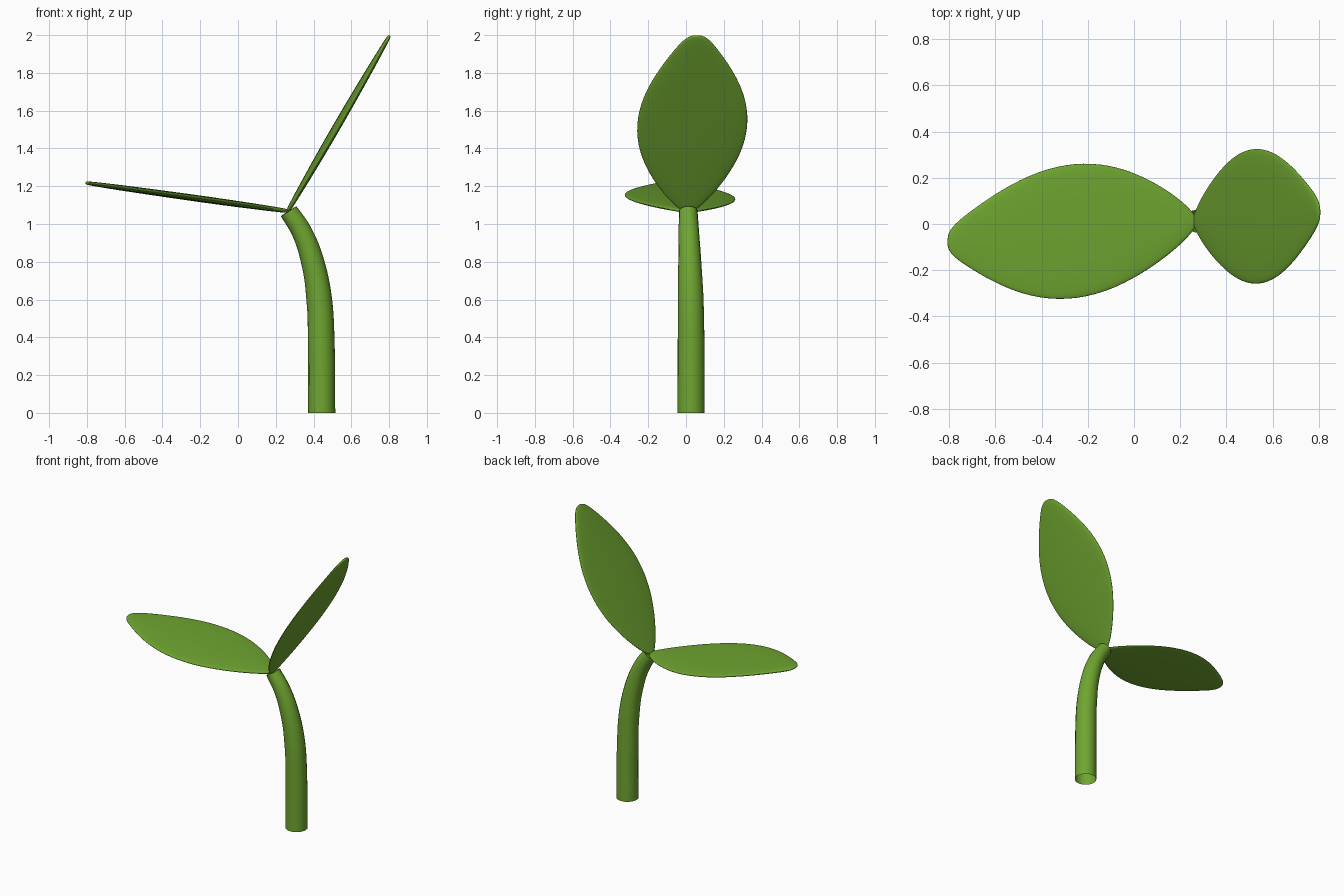
import bpy, bmesh
from math import cos, sin, tau, copysign
from mathutils import Vector

if "Cube" in bpy.data.objects:
    bpy.data.objects.remove(bpy.data.objects["Cube"])

green = bpy.data.materials.new("leaf_green")
green.diffuse_color = (0.16, 0.38, 0.03, 1)
green.use_nodes = True
green.node_tree.nodes["Principled BSDF"].inputs["Base Color"].default_value = green.diffuse_color

# Bent, tapering stem: x, y, z, radius (open tube)
path = [(0.443, 0.027, 0.0, 0.072), (0.441, 0.027, 0.35, 0.071),
        (0.430, 0.025, 0.6, 0.068), (0.395, 0.020, 0.8, 0.061),
        (0.337, 0.015, 0.96, 0.054), (0.268, 0.012, 1.068, 0.049)]
curve = bpy.data.curves.new("stem", 'CURVE')
curve.dimensions = '3D'
curve.bevel_depth = 1.0
curve.bevel_resolution = 6
curve.resolution_u = 8
spline = curve.splines.new('BEZIER')
spline.bezier_points.add(len(path) - 1)
for p, (x, y, z, r) in zip(spline.bezier_points, path):
    p.co = (x, y, z)
    p.radius = r
    p.handle_left_type = p.handle_right_type = 'AUTO'
stem = bpy.data.objects.new("stem", curve)
bpy.context.collection.objects.link(stem)
bpy.context.view_layer.objects.active = stem
stem.select_set(True)
bpy.ops.object.convert(target='MESH')
stem = bpy.context.object
stem.name = "stem"
stem.data.materials.clear()
stem.data.materials.append(green)
bpy.ops.object.shade_smooth_by_angle()

# Leaf outline: position along the leaf, half width, half thickness
OUTLINE = [(0.0, 0.022, 0.008), (0.015, 0.045, 0.011), (0.06, 0.098, 0.013),
           (0.15, 0.172, 0.015), (0.25, 0.234, 0.016), (0.36, 0.282, 0.017),
           (0.50, 0.304, 0.017), (0.65, 0.278, 0.016), (0.79, 0.209, 0.015),
           (0.90, 0.132, 0.013), (0.965, 0.080, 0.011), (0.992, 0.046, 0.009),
           (1.0, 0.018, 0.006)]
SIDES = 20


def leaf(name, base, tip, width):
    """Loft flat pillow-shaped cross-sections from base to tip."""
    base, tip, width = Vector(base), Vector(tip), Vector(width)
    normal = (tip - base).cross(width).normalized()
    bm = bmesh.new()
    rings = []
    for t, w, h in OUTLINE:
        centre = base.lerp(tip, t)
        ring = []
        for i in range(SIDES):
            a = tau * i / SIDES
            bulge = copysign(abs(sin(a)) ** 0.75, sin(a))
            ring.append(bm.verts.new(centre + width * w * cos(a) + normal * h * bulge))
        rings.append(ring)
    for r, s in zip(rings, rings[1:]):
        for i in range(SIDES):
            j = (i + 1) % SIDES
            bm.faces.new((r[i], r[j], s[j], s[i]))
    bm.faces.new(rings[0])
    bm.faces.new(rings[-1])
    bmesh.ops.recalc_face_normals(bm, faces=bm.faces)
    for f in bm.faces:
        f.smooth = True
    mesh = bpy.data.meshes.new(name)
    bm.to_mesh(mesh)
    bm.free()
    mesh.materials.append(green)
    obj = bpy.data.objects.new(name, mesh)
    bpy.context.collection.objects.link(obj)
    sub = obj.modifiers.new("smooth", 'SUBSURF')
    sub.levels = sub.render_levels = 2


# Two leaves sprouting from the stem top
leaf("low_leaf", (0.268, 0.008, 1.068), (-0.808, -0.072, 1.218), (0.05, 1, -0.02))
leaf("upright_leaf", (0.262, 0.012, 1.065), (0.803, 0.055, 1.998), (-0.03, 1, 0.03))
